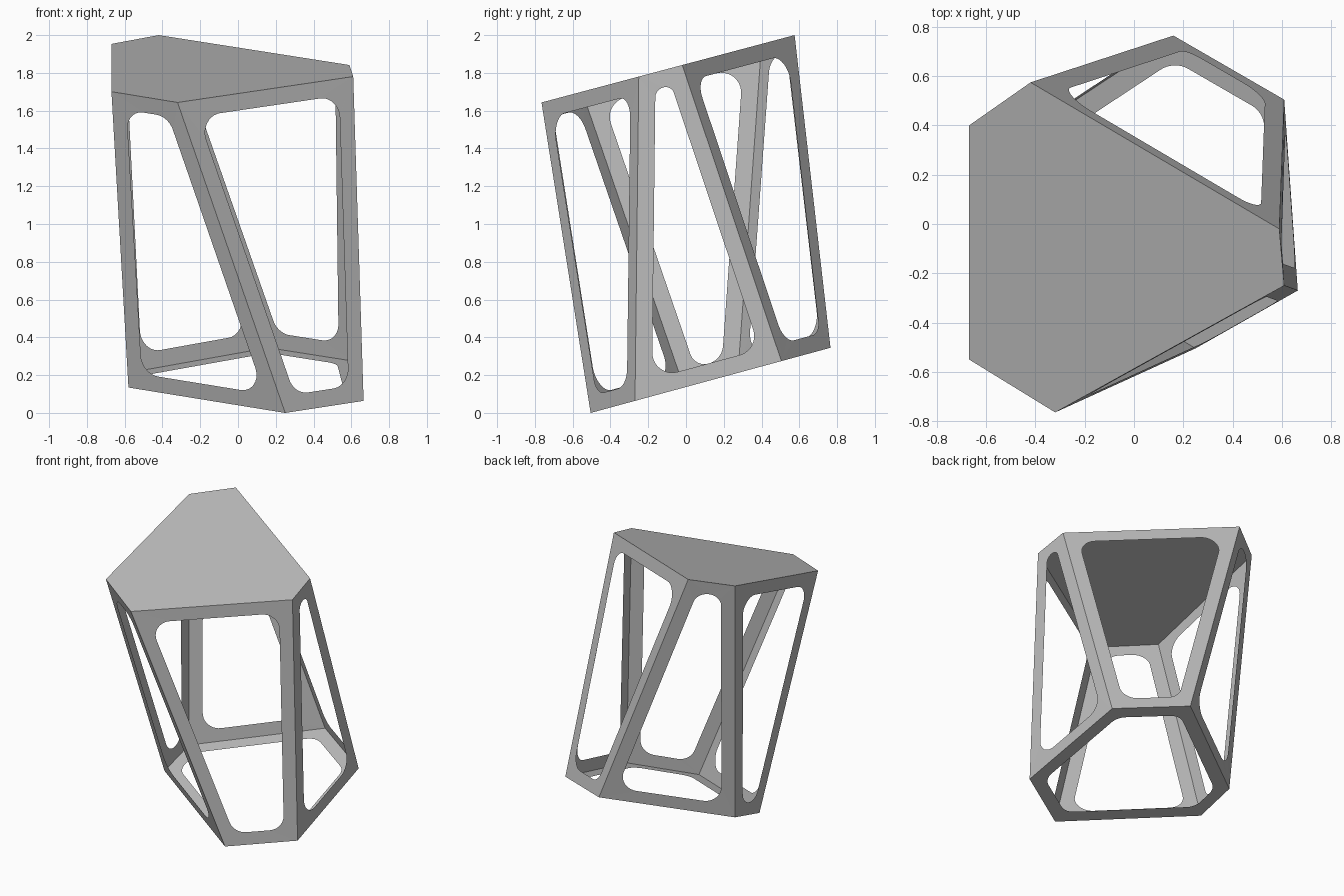
import bpy
import bmesh
from math import tan
from mathutils import Vector

cube = bpy.data.objects.get("Cube")
if cube:
    bpy.data.objects.remove(cube, do_unlink=True)

FRAME = 0.089    # width of the border around each opening
RADIUS = 0.105   # corner radius of the openings
STEPS = 10

grey = bpy.data.materials.new("grey")
grey.use_nodes = True
colour = (0.5, 0.5, 0.5, 1)
grey.diffuse_color = colour
grey.node_tree.nodes["Principled BSDF"].inputs["Base Color"].default_value = colour


def add_panel(name, bm):
    mesh = bpy.data.meshes.new(name)
    bm.to_mesh(mesh)
    bm.free()
    mesh.materials.append(grey)
    obj = bpy.data.objects.new(name, mesh)
    bpy.context.collection.objects.link(obj)
    return obj


def inset_corner(prev, p, nxt):
    a, b = (prev - p).normalized(), (nxt - p).normalized()
    return p + (a + b) * FRAME / a.cross(b).length


def rounded_corner(prev, q, nxt):
    """Arc that rounds the corner q, kept within its two edges."""
    a, b = prev - q, nxt - q
    half = a.angle(b) / 2
    limit = 0.49 * min(a.length, b.length)
    t = min(RADIUS / tan(half), limit)
    a.normalize()
    b.normalize()
    start, end = q + a * t, q + b * t
    r = t * tan(half)
    bis = (a + b).normalized()
    centre = q + bis * (t * t + r * r) ** 0.5
    u, v = (start - centre).normalized(), (end - centre).normalized()
    return [centre + u.slerp(v, k / STEPS).normalized() * r for k in range(STEPS + 1)]


def framed_panel(name, corners):
    """Thin flat panel with a rounded opening."""
    n = len(corners)
    around = lambda pts, i: (pts[i - 1], pts[i], pts[(i + 1) % n])
    inner = [inset_corner(*around(corners, i)) for i in range(n)]
    bm = bmesh.new()
    outer = [bm.verts.new(p) for p in corners]
    arcs = [[bm.verts.new(p) for p in rounded_corner(*around(inner, i))] for i in range(n)]
    for i in range(n):
        j = (i + 1) % n
        for s, e in zip(arcs[i], arcs[i][1:]):
            bm.faces.new((outer[i], e, s))
        bm.faces.new((outer[i], outer[j], arcs[j][0], arcs[i][-1]))
    add_panel(name, bm)


# Tilted six-sided rings, counter-clockwise from above
top_xy = [(0.59, -0.02), (-0.42, 0.575), (-0.67, 0.40),
          (-0.67, -0.55), (-0.32, -0.765), (0.61, -0.25)]
base_xy = [(0.61, 0.505), (0.16, 0.765), (-0.583, 0.275),
           (-0.58, -0.01), (0.25, -0.505), (0.665, -0.27)]
top = [Vector((x, y, 1.847 + 0.266 * y)) for x, y in top_xy]
base = [Vector((x, y, 0.137 + 0.2717 * y)) for x, y in base_xy]

# Solid top
bm = bmesh.new()
bm.faces.new([bm.verts.new(p) for p in top])
add_panel("solid_top", bm)

# Open base and side panels
framed_panel("base_frame", base[::-1])
sides = ["back_frame", "back_right_frame", "right_frame",
         "front_right_frame", "front_frame", "left_frame"]
for i, name in enumerate(sides):
    j = (i + 1) % len(sides)
    framed_panel(name, [base[i], base[j], top[j], top[i]])
